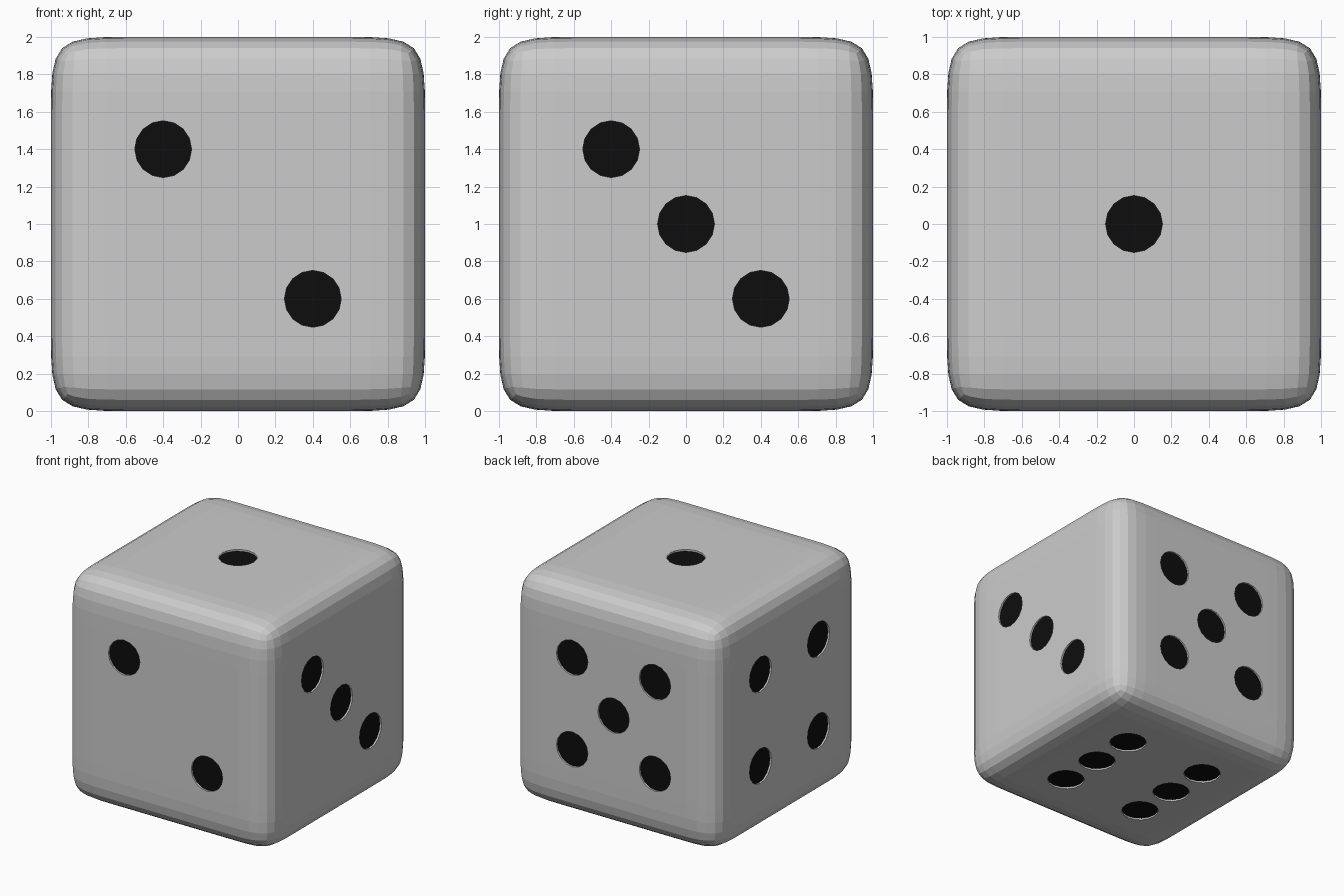
import bpy, bmesh
from mathutils import Matrix, Vector

if "Cube" in bpy.data.objects:
    bpy.data.objects.remove(bpy.data.objects["Cube"])

RADIUS, DEPTH, P = 0.152, 0.015, 0.4

black = bpy.data.materials.new("black")
black.diffuse_color = (0.004, 0.004, 0.004, 1)
black.use_nodes = True
black.node_tree.nodes["Principled BSDF"].inputs["Base Color"].default_value = black.diffuse_color


def make_object(name, bm):
    bm.normal_update()
    mesh = bpy.data.meshes.new(name)
    bm.to_mesh(mesh)
    bm.free()
    mesh.materials.append(None)
    mesh.materials.append(black)
    obj = bpy.data.objects.new(name, mesh)
    bpy.context.collection.objects.link(obj)
    obj.location.z = 1
    return obj


# body: cube cage with support loops near the edges, rounded by subdivision
bm = bmesh.new()
bmesh.ops.create_cube(bm, size=2)
bmesh.ops.subdivide_edges(bm, edges=bm.edges[:], cuts=3, use_grid_fill=True)
for v in bm.verts:
    v.co = [c * 1.28 if abs(abs(c) - 0.5) < 0.01 else c for c in v.co]
body = make_object("die_body", bm)
sub = body.modifiers.new("round_edges", 'SUBSURF')
sub.levels = sub.render_levels = 2

# pip layouts: (outward normal, u axis, spots)
diagonal = [(-P, P), (P, -P)]
corners = diagonal + [(-P, -P), (P, P)]
centre = [(0, 0)]
sides = [
    ((0, 0, 1), (1, 0, 0), centre),
    ((0, -1, 0), (1, 0, 0), diagonal),
    ((1, 0, 0), (0, 1, 0), diagonal + centre),
    ((-1, 0, 0), (0, -1, 0), corners),
    ((0, 1, 0), (-1, 0, 0), corners + centre),
    ((0, 0, -1), (1, 0, 0), corners + [(-P, 0), (P, 0)]),
]

# pip cutters: sixteen-sided discs with black end caps
bm = bmesh.new()
for normal, u_axis, spots in sides:
    n, u = Vector(normal), Vector(u_axis)
    v = n.cross(u)
    turn = Matrix((u, v, n)).transposed().to_4x4()
    for a, b in spots:
        centre_point = u * a + v * b + n * (1 - DEPTH + 0.05)
        bmesh.ops.create_cone(bm, cap_ends=True, segments=16, depth=0.1,
                              radius1=RADIUS, radius2=RADIUS,
                              matrix=Matrix.Translation(centre_point) @ turn)
for f in bm.faces:
    f.material_index = 1 if len(f.verts) > 4 else 0
cutter = make_object("pip_cutter", bm)
cutter.hide_render = True
cutter.hide_set(True)

# recessed pips
cut = body.modifiers.new("pips", 'BOOLEAN')
cut.operation = 'DIFFERENCE'
cut.solver = 'EXACT'
cut.object = cutter
